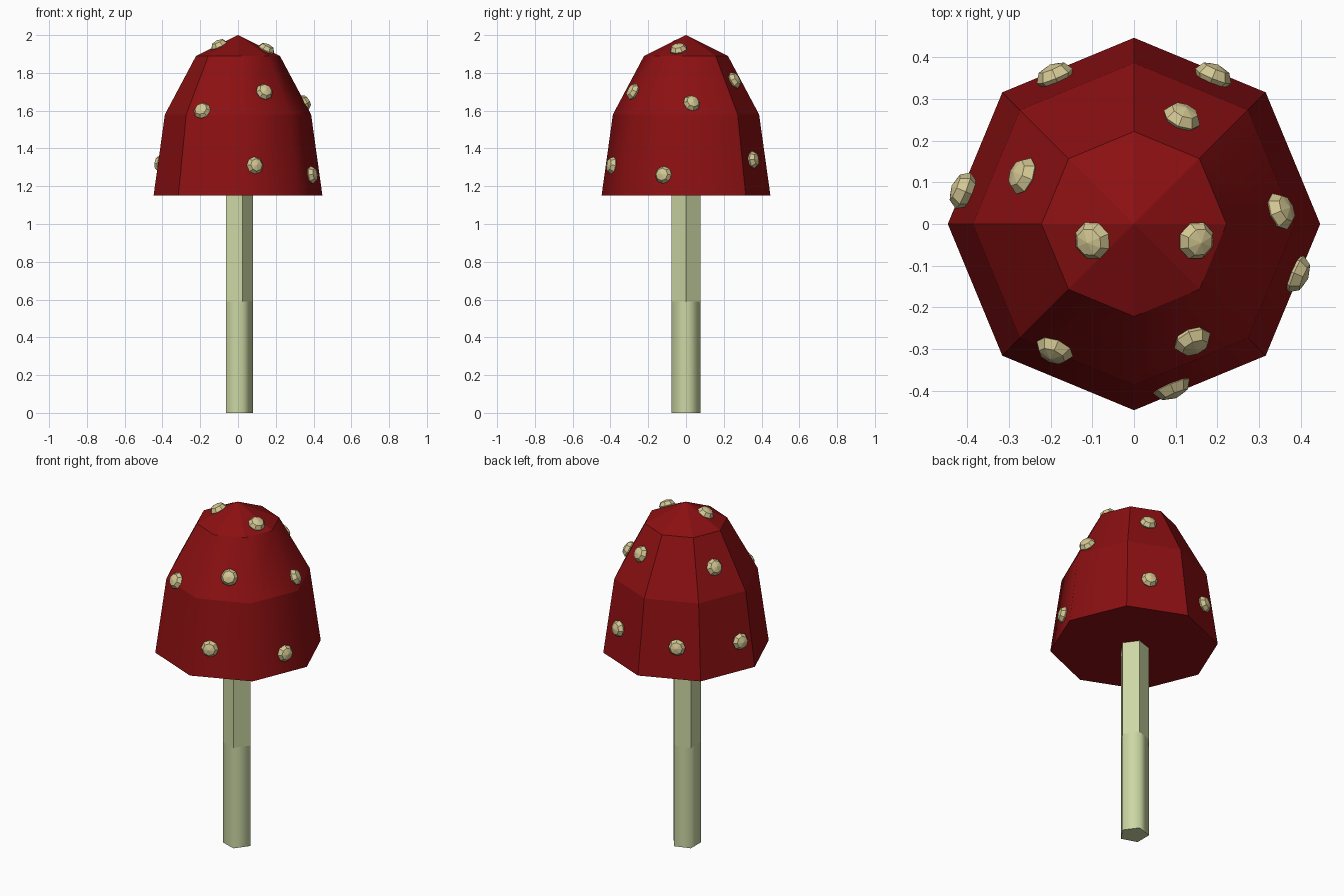
import bpy, bmesh, math
from mathutils import Vector

if "Cube" in bpy.data.objects:
    bpy.data.objects.remove(bpy.data.objects["Cube"])


def make_material(name, rgb):
    mat = bpy.data.materials.new(name)
    mat.use_nodes = True
    mat.diffuse_color = (*rgb, 1)
    mat.node_tree.nodes["Principled BSDF"].inputs["Base Color"].default_value = (*rgb, 1)
    return mat


red = make_material("cap red", (0.26, 0.005, 0.006))
green = make_material("stem pale green", (0.60, 0.68, 0.37))
cream = make_material("spot cream", (0.65, 0.57, 0.29))


def finish(bm, name, mat):
    bmesh.ops.recalc_face_normals(bm, faces=bm.faces)
    mesh = bpy.data.meshes.new(name)
    bm.to_mesh(mesh)
    bm.free()
    mesh.materials.append(mat)
    obj = bpy.data.objects.new(name, mesh)
    bpy.context.collection.objects.link(obj)
    return obj


def lathe(profile, sides):
    """Stack polygon rings of (radius, height); radius 0 makes a point."""
    bm = bmesh.new()
    rings = []
    for r, z in profile:
        count = sides if r else 1
        rings.append([bm.verts.new((r * math.cos(math.tau * i / sides),
                                    r * math.sin(math.tau * i / sides), z))
                      for i in range(count)])
    for low, high in zip(rings, rings[1:]):
        for i in range(sides):
            j = (i + 1) % sides
            if len(high) == 1:
                bm.faces.new((low[i], low[j], high[0]))
            else:
                bm.faces.new((low[i], low[j], high[j], high[i]))
    for ring in (rings[0], rings[-1]):
        if len(ring) > 1:
            bm.faces.new(ring)
    return bm


def is_level(edge):
    return abs(edge.verts[0].co.z - edge.verts[1].co.z) < 0.001


# Cap: eight-sided dome, softened only around its front and left side
cap_profile = [(0.447, 1.15), (0.387, 1.58), (0.222, 1.89), (0, 2.0)]
bm = lathe(cap_profile, 8)
for face in bm.faces:
    face.smooth = 1.2 < face.calc_center_median().z < 1.85
for edge in bm.edges:
    mid = (edge.verts[0].co + edge.verts[1].co) / 2
    edge.smooth = not is_level(edge) and mid.y - mid.x < -0.1
finish(bm, "cap", red)

# Stem: five-sided column, soft in the lower half
bm = lathe([(0.08, 0), (0.08, 0.59), (0.08, 1.18)], 5)
for face in bm.faces:
    face.smooth = 0.1 < face.calc_center_median().z < 0.5
for edge in bm.edges:
    edge.smooth = not is_level(edge)
finish(bm, "stem", green)

# Spots: flattened faceted pebbles set along the cap surface
spots = [
    (-0.10, -0.04, 1.945), (0.15, -0.04, 1.925),
    (-0.19, -0.30, 1.60), (0.14, -0.28, 1.70), (0.35, 0.03, 1.64),
    (0.115, 0.255, 1.76), (-0.265, 0.115, 1.73),
    (0.09, -0.39, 1.31), (0.39, -0.12, 1.26), (0.19, 0.355, 1.34),
    (-0.19, 0.355, 1.33), (-0.41, 0.08, 1.32),
]


def surface_normal(point):
    for (r0, z0), (r1, z1) in zip(cap_profile, cap_profile[1:]):
        if z0 <= point.z <= z1:
            slope = Vector((z1 - z0, r0 - r1)).normalized()
    # direction of the nearest flat side
    step = math.tau / 8
    angle = (math.floor(math.atan2(point.y, point.x) / step) + 0.5) * step
    return Vector((math.cos(angle) * slope.x, math.sin(angle) * slope.x, slope.y))


for number, place in enumerate(spots, 1):
    point = Vector(place)
    bm = bmesh.new()
    bmesh.ops.create_uvsphere(bm, u_segments=8, v_segments=4, radius=0.047)
    bmesh.ops.scale(bm, vec=(1, 1, 0.65), verts=bm.verts)
    spot = finish(bm, f"spot_{number}", cream)
    spot.rotation_mode = 'QUATERNION'
    spot.rotation_quaternion = surface_normal(point).to_track_quat('Z', 'Y')
    spot.location = point
